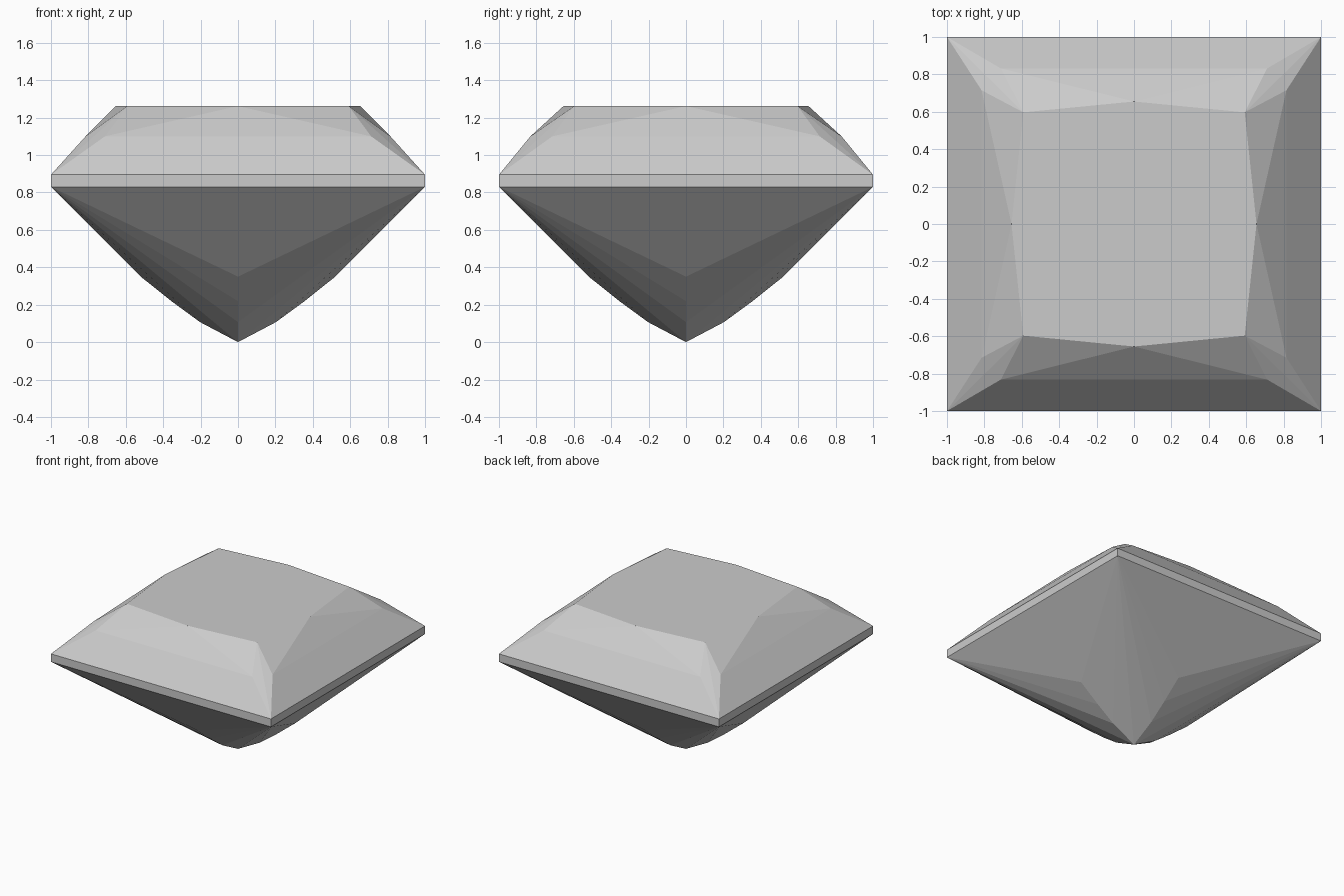
import bpy
import bmesh
import math

cube = bpy.data.objects.get("Cube")
if cube:
    bpy.data.objects.remove(cube, do_unlink=True)

SIGNS = (-1, 1)


def corners(x, y, z):
    """Four points mirrored across both axes."""
    return [(sx * x, sy * y, z) for sx in SIGNS for sy in SIGNS]


def axis_points(r, z):
    """Four points at the middle of each side."""
    return [(s * r, 0, z) for s in SIGNS] + [(0, s * r, z) for s in SIGNS]


# Girdle: a thin square band
points = corners(1, 1, 0.83) + corners(1, 1, 0.895)

# Crown: table outline and the shoulder points below it
points += corners(0.592, 0.597, 1.262) + axis_points(0.655, 1.262)
points += corners(0.712, 0.832, 1.1) + corners(0.815, 0.715, 1.1)

# Pavilion: chevron steps on each side, ending in the culet
for radius, height in ((0.52, 0.35), (0.356, 0.219), (0.203, 0.107)):
    points += axis_points(radius, height)
points.append((0, 0, 0))

# The cut stone is convex, so its facets are the hull of these points
bm = bmesh.new()
for p in points:
    bm.verts.new(p)
bmesh.ops.convex_hull(bm, input=bm.verts[:])
bmesh.ops.dissolve_limit(bm, angle_limit=math.radians(0.5),
                         verts=bm.verts[:], edges=bm.edges[:])
bmesh.ops.recalc_face_normals(bm, faces=bm.faces[:])
mesh = bpy.data.meshes.new("square_cut_gem")
bm.to_mesh(mesh)
bm.free()

gem = bpy.data.objects.new("square_cut_gem", mesh)
bpy.context.collection.objects.link(gem)

# Plain grey stone
grey = (0.6, 0.6, 0.6, 1)
material = bpy.data.materials.new("light_grey")
material.use_nodes = True
material.diffuse_color = grey
material.node_tree.nodes["Principled BSDF"].inputs["Base Color"].default_value = grey
mesh.materials.append(material)
